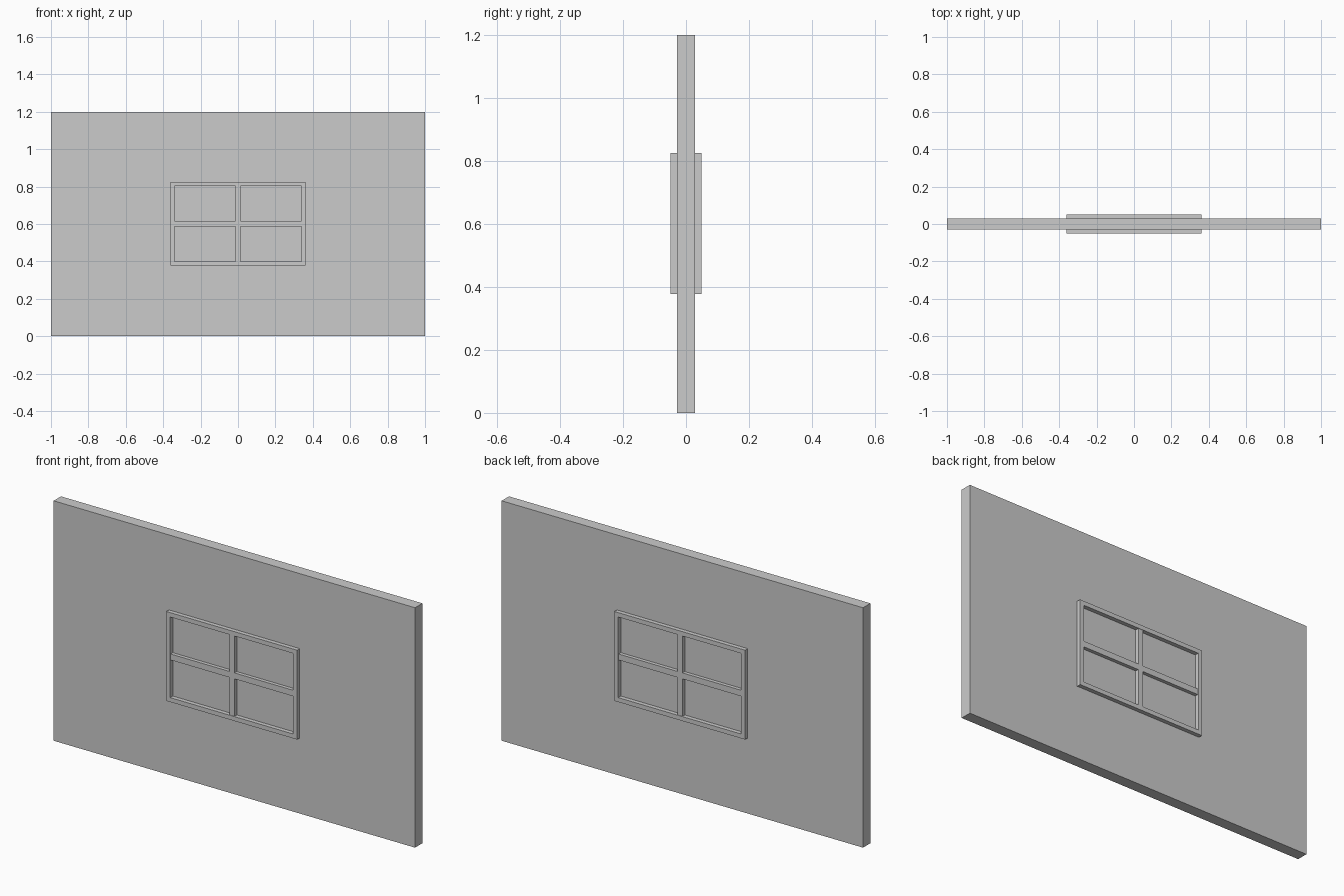
import bpy

if "Cube" in bpy.data.objects:
    bpy.data.objects.remove(bpy.data.objects["Cube"])


def box(name, x0, x1, y, z0, z1):
    """Box spanning x0..x1, -y..y, z0..z1."""
    bpy.ops.mesh.primitive_cube_add(size=1, location=((x0 + x1) / 2, 0, (z0 + z1) / 2))
    ob = bpy.context.object
    ob.name = name
    ob.scale = (x1 - x0, 2 * y, z1 - z0)
    bpy.ops.object.transform_apply(location=False, rotation=False, scale=True)
    return ob


# Wall panel
box("wall", -1, 1, 0.029, 0, 1.2)

# Window frame: one closed rectangular ring, proud of the wall on both sides
D = 0.05
outer = [(-0.362, 0.378), (0.362, 0.378), (0.362, 0.825), (-0.362, 0.825)]
inner = [(-0.34, 0.4), (0.34, 0.4), (0.34, 0.803), (-0.34, 0.803)]
verts = [(x, y, z) for y in (-D, D) for ring in (outer, inner) for x, z in ring]
faces = []
for i in range(4):
    j = (i + 1) % 4
    faces += [(i, j, 4 + j, 4 + i),               # front
              (8 + j, 8 + i, 12 + i, 12 + j),     # back
              (j, i, 8 + i, 8 + j),               # outer edge
              (4 + i, 4 + j, 12 + j, 12 + i)]     # inner reveal
mesh = bpy.data.meshes.new("window_frame")
mesh.from_pydata(verts, [], faces)
frame = bpy.data.objects.new("window_frame", mesh)
bpy.context.collection.objects.link(frame)

# Crossing glazing bars
box("vertical_bar", -0.014, 0.014, 0.048, 0.4, 0.803)
box("horizontal_bar", -0.34, 0.34, 0.047, 0.587, 0.617)
